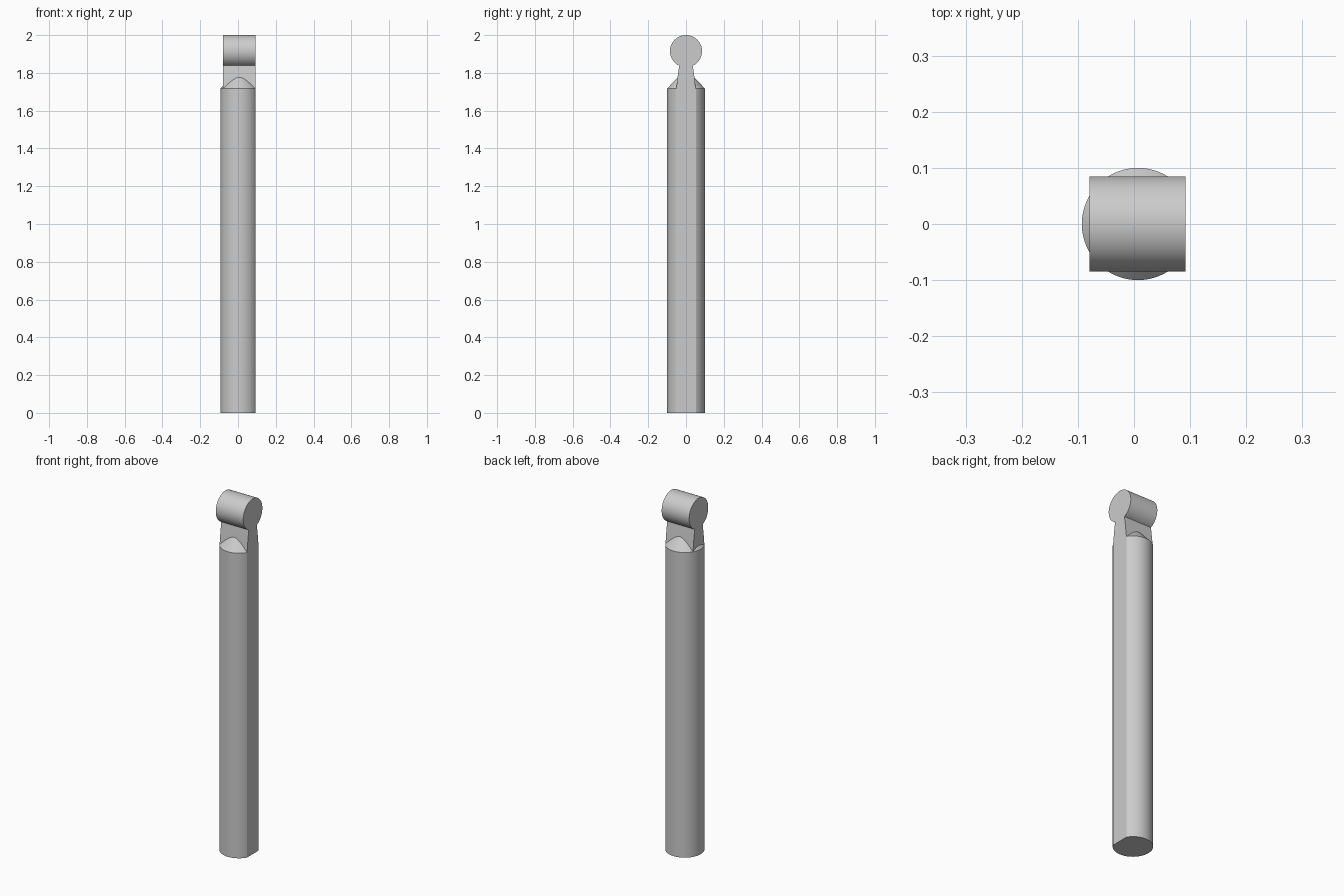
import bpy, bmesh, math
from mathutils import Vector

cube = bpy.data.objects.get("Cube")
if cube:
    bpy.data.objects.remove(cube, do_unlink=True)

AXIS_X = 0.007    # shaft axis, offset because one side is flattened
RADIUS = 0.1
FLAT_X = 0.092    # plane of the flattened side
SHOULDER_Z = 1.717

metal = bpy.data.materials.new("plain grey")
metal.use_nodes = True
grey = (0.6, 0.6, 0.6, 1)
metal.diffuse_color = grey
metal.node_tree.nodes["Principled BSDF"].inputs["Base Color"].default_value = grey


def finish(name, bm):
    bmesh.ops.recalc_face_normals(bm, faces=bm.faces)
    mesh = bpy.data.meshes.new(name)
    bm.to_mesh(mesh)
    bm.free()
    mesh.materials.append(metal)
    obj = bpy.data.objects.new(name, mesh)
    bpy.context.collection.objects.link(obj)
    bpy.ops.object.select_all(action='DESELECT')
    obj.select_set(True)
    bpy.context.view_layer.objects.active = obj
    bpy.ops.object.shade_smooth_by_angle(angle=math.radians(25))
    return obj


# Round shaft with a conical shoulder, sliced flat along one side
bm = bmesh.new()
rings = []
for radius, z in ((RADIUS, 0), (RADIUS, SHOULDER_Z), (0.04, 1.781)):
    ring = bmesh.ops.create_circle(bm, segments=96, radius=radius)["verts"]
    bmesh.ops.translate(bm, verts=ring, vec=(AXIS_X, 0, z))
    rings.append(ring)
for low, high in zip(rings, rings[1:]):
    for i in range(len(low)):
        j = (i + 1) % len(low)
        bm.faces.new((low[i], low[j], high[j], high[i]))
bm.faces.new(rings[0])
bm.faces.new(rings[-1])
cut = bmesh.ops.bisect_plane(bm, geom=bm.verts[:] + bm.edges[:] + bm.faces[:],
                             plane_co=(FLAT_X, 0, 0), plane_no=(1, 0, 0),
                             clear_outer=True)
rim = [e for e in cut["geom_cut"] if isinstance(e, bmesh.types.BMEdge)]
bmesh.ops.edgeloop_fill(bm, edges=rim)
finish("shaft", bm)

# Tapered neck and round cross head, one side profile drawn across the width
HEAD_R, HEAD_Z, NECK_HALF = 0.085, 1.915, 0.036
LEFT_X = -0.079
start = math.asin(NECK_HALF / HEAD_R)
steps = 72
profile = [(-0.051, SHOULDER_Z), (0.051, SHOULDER_Z), (0.044, 1.78)]
for i in range(steps + 1):
    a = start + (2 * math.pi - 2 * start) * i / steps
    profile.append((HEAD_R * math.sin(a), HEAD_Z - HEAD_R * math.cos(a)))
profile.append((-0.044, 1.78))

bm = bmesh.new()
side = bm.faces.new([bm.verts.new((LEFT_X, y, z)) for y, z in profile])
swept = bmesh.ops.extrude_face_region(bm, geom=[side], use_keep_orig=True)["geom"]
bmesh.ops.translate(bm, vec=Vector((FLAT_X - LEFT_X, 0, 0)),
                    verts=[v for v in swept if isinstance(v, bmesh.types.BMVert)])
finish("neck_and_cross_head", bm)
